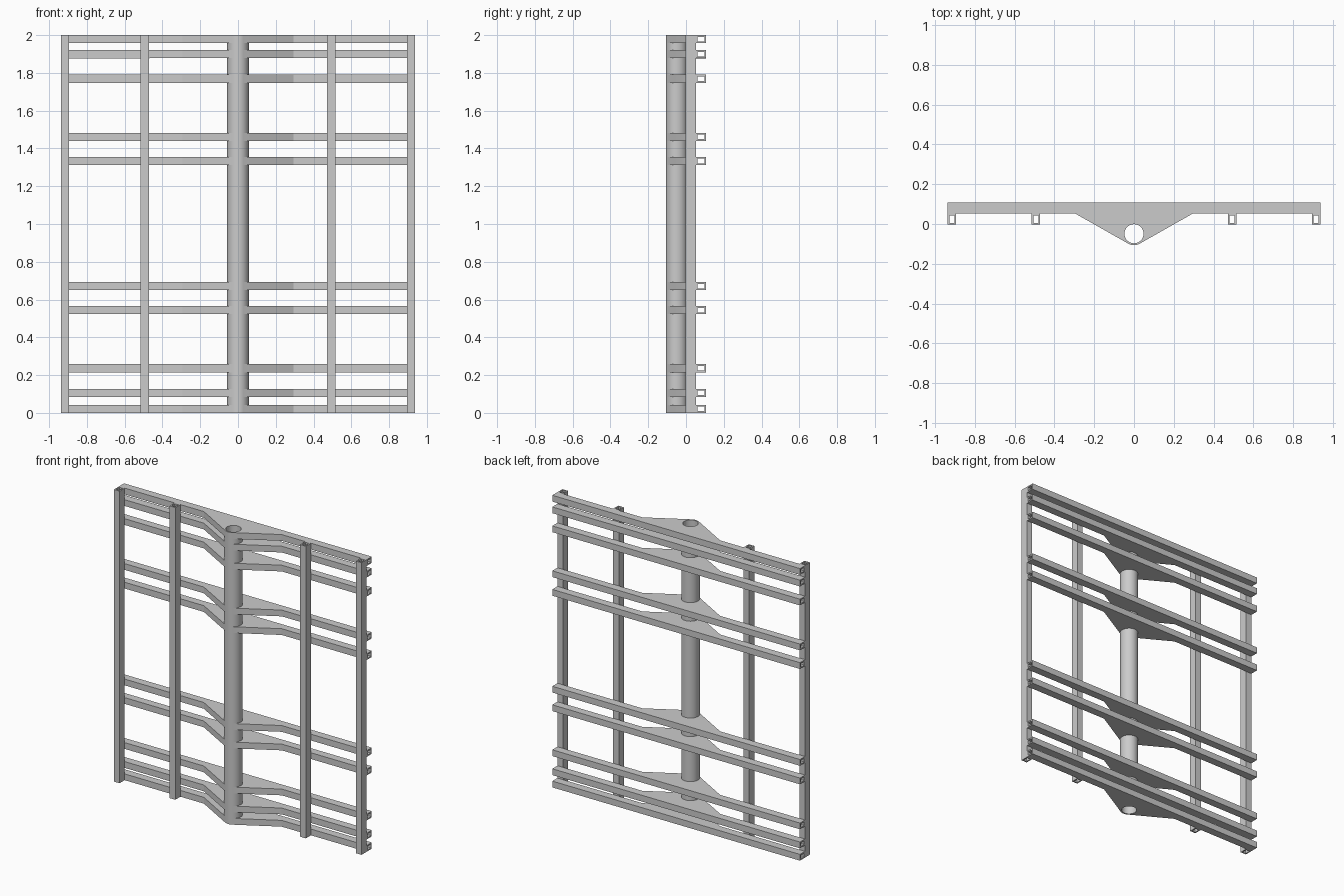
import bpy
import bmesh
from math import cos, sin, pi, radians
from mathutils import Matrix

cube = bpy.data.objects.get("Cube")
if cube:
    bpy.data.objects.remove(cube, do_unlink=True)

grey = bpy.data.materials.new("plain_grey")
grey.use_nodes = True
colour = (0.6, 0.6, 0.6, 1)
grey.diffuse_color = colour
grey.node_tree.nodes["Principled BSDF"].inputs["Base Color"].default_value = colour

SIZE, DEPTH, WALL = 0.043, 0.055, 0.009      # rectangular tube section
HALF_WIDTH = 0.938
BACK = 0.107
SEAM = BACK - DEPTH                          # rails meet posts here
POLE_Y, POLE_R, BORE_R = -0.049, 0.0575, 0.048


def rectangle(w, h):
    return [(-w / 2, -h / 2), (w / 2, -h / 2), (w / 2, h / 2), (-w / 2, h / 2)]


def arc(radius, start, end, steps):
    angles = [radians(start + (end - start) * i / steps) for i in range(steps + 1)]
    return [(radius * cos(a), radius * sin(a)) for a in angles]


def extrusion(name, outlines, length, matrix):
    """Extrude closed outlines (outer, then hole) along local z, centred."""
    curve = bpy.data.curves.new(name, 'CURVE')
    curve.dimensions = '2D'
    curve.fill_mode = 'BOTH'
    curve.extrude = length / 2
    for outline in outlines:
        spline = curve.splines.new('POLY')
        spline.points.add(len(outline) - 1)
        for point, (x, y) in zip(spline.points, outline):
            point.co = (x, y, 0, 1)
        spline.use_cyclic_u = True
    obj = bpy.data.objects.new(name, curve)
    bpy.context.collection.objects.link(obj)
    bpy.ops.object.select_all(action='DESELECT')
    obj.select_set(True)
    bpy.context.view_layer.objects.active = obj
    bpy.ops.object.convert(target='MESH')
    obj = bpy.context.object
    obj.name = name
    obj.matrix_world = matrix
    # Weld the caps to the walls
    bm = bmesh.new()
    bm.from_mesh(obj.data)
    bmesh.ops.remove_doubles(bm, verts=bm.verts, dist=0.0001)
    bmesh.ops.recalc_face_normals(bm, faces=bm.faces)
    bm.to_mesh(obj.data)
    bm.free()
    obj.data.materials.clear()
    obj.data.materials.append(grey)
    bpy.ops.object.shade_smooth_by_angle(angle=radians(25))
    return obj


# Central pole
bore = arc(BORE_R, 0, 360, 48)[:-1]
extrusion("central_pole", [arc(POLE_R, 0, 360, 48)[:-1], bore], 2,
          Matrix.Translation((0, POLE_Y, 1)))

# Upright posts
post_section = [rectangle(SIZE, DEPTH), rectangle(SIZE - 2 * WALL, DEPTH - 2 * WALL)]
for side, sign in (("left", 1), ("right", -1)):
    for place, x in (("outer", HALF_WIDTH - SIZE / 2), ("inner", 0.494)):
        extrusion(f"{side}_{place}_post", post_section, 2,
                  Matrix.Translation((sign * x, SEAM - DEPTH / 2, 1)))

# Rails, each with a gusset that wraps the pole
rail_section = [rectangle(SIZE, DEPTH), rectangle(SIZE - 2 * WALL, DEPTH - 2 * WALL)]
gusset_top = SEAM - POLE_Y
gusset_outline = [(0.295, gusset_top), (-0.295, gusset_top)] + arc(POLE_R, 240, 300, 10)
turn = Matrix.Rotation(pi / 2, 4, 'Y')
heights = (0.0215, 0.106, 0.236, 0.544, 0.671, 1.334, 1.4615, 1.769, 1.899, 1.9785)
for number, z in enumerate(heights, 1):
    extrusion(f"rail_{number}", rail_section, 2 * HALF_WIDTH,
              Matrix.Translation((0, BACK - DEPTH / 2, z)) @ turn)
    extrusion(f"gusset_{number}", [gusset_outline, bore], SIZE,
              Matrix.Translation((0, POLE_Y, z)))
